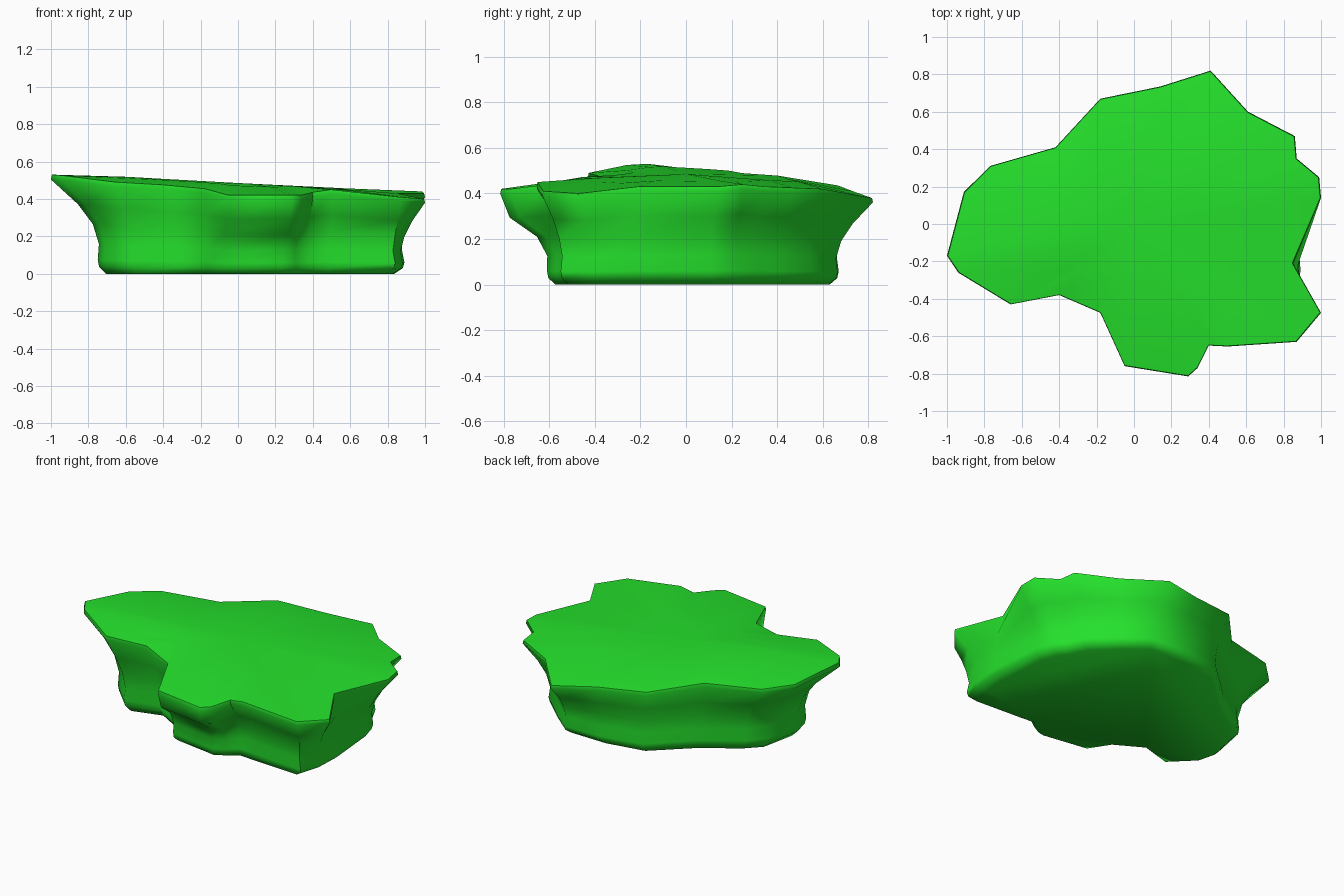
import bpy, bmesh, math

# Rim point (x, y, z) and matching foot point (x, y), counter-clockwise
OUTLINE = [
    (0.41, 0.82, .38, 0.42, 0.665), (0.14, 0.735, .41, 0.15, 0.67),
    (-.18, 0.67, .435, -.12, 0.62), (-.42, 0.41, .46, -.37, 0.39),
    (-.77, 0.31, .475, -.60, 0.24), (-.91, 0.17, .49, -.70, 0.14),
    (-1.0, -.17, .53, -.75, -.10), (-.94, -.26, .525, -.72, -.22),
    (-.66, -.43, .49, -.57, -.37), (-.40, -.38, .475, -.36, -.31),
    (-.18, -.475, .455, -.17, -.42), (-.05, -.76, .42, -.08, -.56),
    (0.29, -.815, .42, 0.24, -.61), (0.34, -.77, .42, 0.31, -.57),
    (0.40, -.65, .435, 0.38, -.52), (0.50, -.655, .45, 0.50, -.53),
    (0.87, -.63, .41, 0.84, -.55), (1.0, -.475, .40, 0.88, -.41),
    (0.85, -.21, .43, 0.89, -.24), (1.0, 0.14, .43, 0.86, 0.11),
    (0.99, 0.25, .44, 0.83, 0.22), (0.87, 0.35, .43, 0.77, 0.29),
    (0.86, 0.47, .425, 0.72, 0.40), (0.61, 0.60, .42, 0.56, 0.55),
]
# Wall profile: (height fraction, foot-to-rim blend, scale)
PROFILE = [(0, 0, .94), (.07, 0, .99), (.14, 0, 1), (.3, .02, .985),
           (.5, .12, .995), (.7, .42, 1), (.95, 1, 1), (1, 1, .995)]

bm = bmesh.new()


def bridge(a, b):
    for i in range(len(a)):
        j = (i + 1) % len(a)
        bm.faces.new((a[i], a[j], b[j], b[i]))


# Flared rock wall
rings = []
for f, t, s in PROFILE:
    ring = []
    for x, y, z, bx, by in OUTLINE:
        k = t
        if y < -.7:      # front nose flares lower down
            k = min(1, t * 1.9)
        ring.append(bm.verts.new(((bx + (x - bx) * k) * s,
                                  (by + (y - by) * k) * s, z * f)))
    rings.append(ring)

# Gently tilted top surface
inner = [bm.verts.new((x * .6, y * .6, .75 * (.485 - .027 * x) + .25 * z + .002))
         for x, y, z, bx, by in OUTLINE]
rings.append(inner)
for a, b in zip(rings, rings[1:]):
    bridge(a, b)
centre = bm.verts.new((0, 0, .485))
for i in range(len(inner)):
    bm.faces.new((inner[i], inner[(i + 1) % len(inner)], centre))
bm.faces.new(rings[0][::-1])
bmesh.ops.recalc_face_normals(bm, faces=bm.faces)

mesh = bpy.data.meshes.new("rock_slab")
bm.to_mesh(mesh)
bm.free()
slab = bpy.data.objects.new("rock_slab", mesh)
bpy.context.collection.objects.link(slab)

mat = bpy.data.materials.new("green")
mat.diffuse_color = (0.018, 0.75, 0.025, 1)
mesh.materials.append(mat)

bpy.context.view_layer.objects.active = slab
slab.select_set(True)
bpy.ops.object.shade_smooth_by_angle(angle=math.radians(62))
